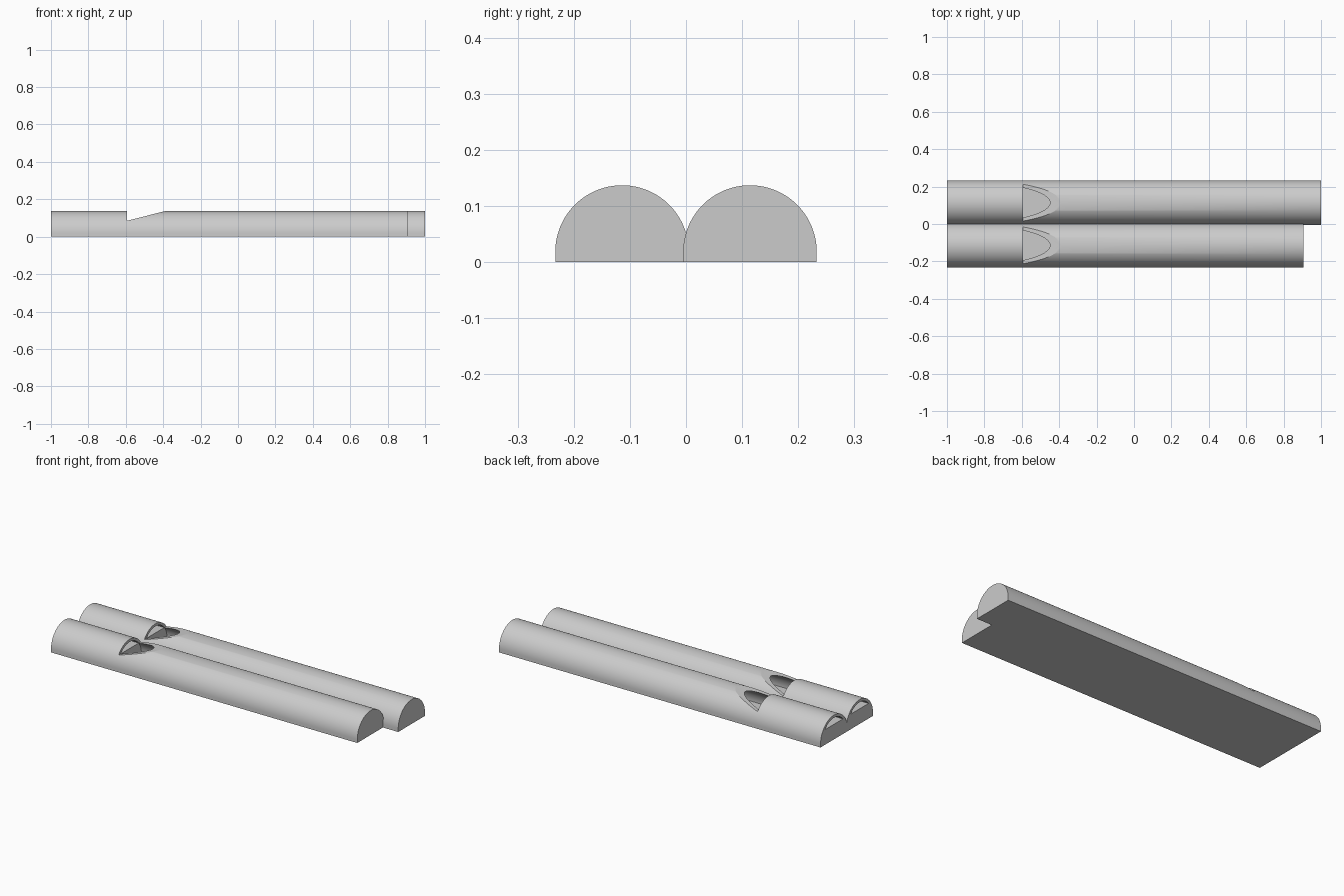
import bpy, bmesh
from math import sin, cos, pi, radians

old = bpy.data.objects.get("Cube")
if old:
    bpy.data.objects.remove(old, do_unlink=True)

OUTER, INNER = 0.119, 0.104      # pipe radii
AXIS_Y, AXIS_Z = 0.114, 0.018    # pipe axis
MOUTH_X, MOUTH_Z = -0.594, 0.085 # foot of the mouth cut
WALL = 0.015

grey = bpy.data.materials.new("light grey")
grey.use_nodes = True
grey.diffuse_color = (0.6, 0.6, 0.6, 1)
grey.node_tree.nodes["Principled BSDF"].inputs["Base Color"].default_value = (0.6, 0.6, 0.6, 1)


def prism(name, points, offset):
    """Extrude a closed outline of 3D points along offset."""
    bm = bmesh.new()
    face = bm.faces.new([bm.verts.new(p) for p in points])
    res = bmesh.ops.extrude_face_region(bm, geom=[face])
    verts = [v for v in res["geom"] if isinstance(v, bmesh.types.BMVert)]
    bmesh.ops.translate(bm, verts=verts, vec=offset)
    bmesh.ops.recalc_face_normals(bm, faces=bm.faces)
    mesh = bpy.data.meshes.new(name)
    bm.to_mesh(mesh)
    bm.free()
    mesh.materials.append(grey)
    obj = bpy.data.objects.new(name, mesh)
    bpy.context.collection.objects.link(obj)
    return obj


def half_round(name, y, radius, base, x0, x1, steps=64):
    """Half-round bar along x with a flat underside."""
    arc = [(x0, y + radius * cos(pi * i / steps), AXIS_Z + radius * sin(pi * i / steps))
           for i in range(steps + 1)]
    if base < AXIS_Z:
        arc += [(x0, y - radius, base), (x0, y + radius, base)]
    return prism(name, arc, (x1 - x0, 0, 0))


def combine(target, tool, operation):
    """Apply a boolean and discard the tool."""
    tool.hide_render = True
    mod = target.modifiers.new("cut", 'BOOLEAN')
    mod.object, mod.operation, mod.solver = tool, operation, 'EXACT'
    bpy.ops.object.select_all(action='DESELECT')
    bpy.context.view_layer.objects.active = target
    target.select_set(True)
    bpy.ops.object.modifier_apply(modifier=mod.name)
    bpy.data.objects.remove(tool, do_unlink=True)


# Long and short pipes, fused side by side
pipes = ((AXIS_Y, 1.0), (-AXIS_Y, 0.905))
body = half_round("double_pipe", pipes[0][0], OUTER, 0, -1, pipes[0][1])
combine(body, half_round("short_pipe", pipes[1][0], OUTER, 0, -1, pipes[1][1]), 'UNION')

# Hollow bores, keeping a block under each windway
for y, end in pipes:
    bore = half_round("bore_cutter", y, INNER, AXIS_Z, -1.1, end - WALL)
    block = prism("windway_block", [(-1.2, y - 0.2, z) for z in (-0.1, MOUTH_Z)]
                  + [(-1.2, y + 0.2, z) for z in (MOUTH_Z, -0.1)], (MOUTH_X + 1.2, 0, 0))
    combine(bore, block, 'DIFFERENCE')
    combine(body, bore, 'DIFFERENCE')

# Mouth cut: upright wall and sloping lip across both pipes
mouth = prism("mouth_cutter", [(MOUTH_X, -0.3, MOUTH_Z), (MOUTH_X, -0.3, 0.2),
                               (-0.143, -0.3, 0.2)], (0, 0.6, 0))
combine(body, mouth, 'DIFFERENCE')

# Smooth round walls, crisp edges
bpy.ops.object.shade_smooth_by_angle(angle=radians(25))
